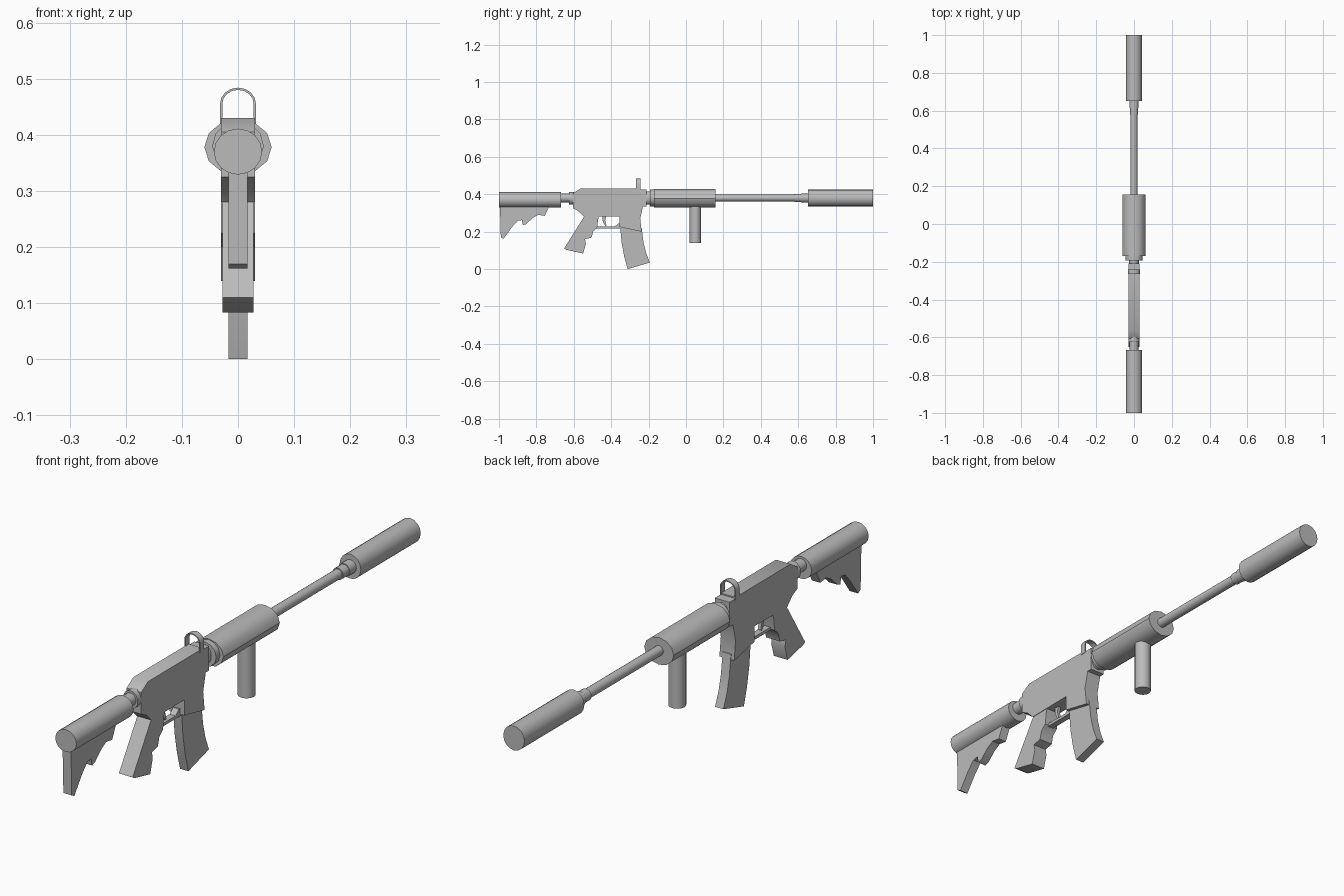
import bpy, bmesh, math

cube = bpy.data.objects.get("Cube")
if cube:
    bpy.data.objects.remove(cube, do_unlink=True)

grey = bpy.data.materials.new("plain grey")
grey.use_nodes = True
colour = (0.5, 0.5, 0.5, 1)
grey.diffuse_color = colour
grey.node_tree.nodes["Principled BSDF"].inputs["Base Color"].default_value = colour


def finish(obj, name, angle=35):
    obj.name = name
    obj.data.materials.append(grey)
    bpy.ops.object.select_all(action='DESELECT')
    obj.select_set(True)
    bpy.context.view_layer.objects.active = obj
    bpy.ops.object.shade_smooth_by_angle(angle=math.radians(angle))
    return obj


def prism(name, outline, place, depth):
    """Extrude a flat outline; place(a, b, d) maps it into space."""
    bm = bmesh.new()
    near, far = [[bm.verts.new(place(a, b, d)) for a, b in outline]
                 for d in (-depth, depth)]
    bm.faces.new(near)
    bm.faces.new(far[::-1])
    for i in range(len(outline)):
        j = (i + 1) % len(outline)
        bm.faces.new((near[i], far[i], far[j], near[j]))
    bmesh.ops.recalc_face_normals(bm, faces=bm.faces)
    mesh = bpy.data.meshes.new(name)
    bm.to_mesh(mesh)
    bm.free()
    obj = bpy.data.objects.new(name, mesh)
    bpy.context.collection.objects.link(obj)
    return finish(obj, name)


def side(name, outline, half_width):
    return prism(name, outline, lambda y, z, x: (x, y, z), half_width)


def tube(name, y0, y1, z, rx, rz, sides=16):
    bpy.ops.mesh.primitive_cylinder_add(
        vertices=sides, radius=1, depth=y1 - y0,
        location=(0, (y0 + y1) / 2, z), rotation=(math.pi / 2, 0, 0))
    obj = bpy.context.object
    obj.scale = (rx, rz, 1)
    bpy.ops.object.transform_apply(location=False, rotation=False, scale=True)
    return finish(obj, name)


# Shoulder stock
tube("stock_tube", -1, -0.668, 0.37, 0.043, 0.041)
side("stock_blade", [
    (-0.995, 0.35), (-0.99, 0.17), (-0.975, 0.162), (-0.93, 0.225),
    (-0.90, 0.258), (-0.878, 0.262), (-0.872, 0.235), (-0.855, 0.24),
    (-0.82, 0.273), (-0.79, 0.29), (-0.755, 0.285), (-0.725, 0.35)], 0.017)
tube("stock_neck", -0.67, -0.61, 0.38, 0.023, 0.023)
tube("stock_collar", -0.625, -0.598, 0.378, 0.03, 0.033)

# Receiver with magazine well
side("receiver", [
    (-0.605, 0.325), (-0.605, 0.405), (-0.565, 0.43), (-0.245, 0.43),
    (-0.245, 0.345), (-0.23, 0.335), (-0.245, 0.27), (-0.237, 0.20),
    (-0.355, 0.225), (-0.355, 0.282), (-0.545, 0.28), (-0.575, 0.31)], 0.03)
side("receiver_front_block", [
    (-0.25, 0.335), (-0.25, 0.425), (-0.21, 0.425), (-0.21, 0.335)], 0.03)

# Pistol grip
side("pistol_grip", [
    (-0.55, 0.30), (-0.545, 0.28), (-0.652, 0.11), (-0.64, 0.103),
    (-0.55, 0.083), (-0.535, 0.135), (-0.54, 0.16), (-0.505, 0.168),
    (-0.497, 0.20), (-0.475, 0.22), (-0.47, 0.265), (-0.46, 0.30)], 0.028)

# Curved magazine
side("magazine", [
    (-0.353, 0.24), (-0.344, 0.14), (-0.33, 0.065), (-0.312, 0),
    (-0.193, 0.035), (-0.213, 0.085), (-0.227, 0.14), (-0.237, 0.22)], 0.017)

# Trigger and guard
side("trigger_guard", [
    (-0.48, 0.217), (-0.48, 0.228), (-0.38, 0.228), (-0.36, 0.245),
    (-0.345, 0.245), (-0.345, 0.217)], 0.012)
side("trigger", [
    (-0.448, 0.29), (-0.445, 0.255), (-0.432, 0.23), (-0.425, 0.234),
    (-0.432, 0.26), (-0.425, 0.29)], 0.006)

# Sight hoop
hoop = []
for rx, rz, start, step in ((0.032, 0.029, 0, 1), (0.028, 0.025, 8, -1)):
    arc = [(rx * math.cos(math.pi * k / 8), 0.455 + rz * math.sin(math.pi * k / 8))
           for k in range(start, 9 if step > 0 else -1, step)]
    hoop += [(arc[0][0], 0.42)] + arc + [(arc[-1][0], 0.42)]
prism("sight_hoop", hoop, lambda x, z, d: (x, -0.254 + d, z), 0.012)

# Handguard and front grip
tube("handguard_neck", -0.215, -0.18, 0.38, 0.026, 0.036)
tube("handguard_ring", -0.192, -0.165, 0.38, 0.046, 0.045, 12)
tube("handguard", -0.17, 0.157, 0.378, 0.06, 0.05, 12)
bpy.ops.mesh.primitive_cylinder_add(
    vertices=16, radius=0.03, depth=0.22, location=(0, 0.05, 0.249))
finish(bpy.context.object, "front_grip")

# Barrel and muzzle cylinder
tube("barrel", 0.15, 0.6, 0.38, 0.018, 0.018)
tube("muzzle_neck", 0.58, 0.625, 0.38, 0.022, 0.022)
tube("muzzle_collar", 0.615, 0.66, 0.38, 0.025, 0.025)
tube("muzzle_cylinder", 0.652, 1, 0.38, 0.043, 0.045)
